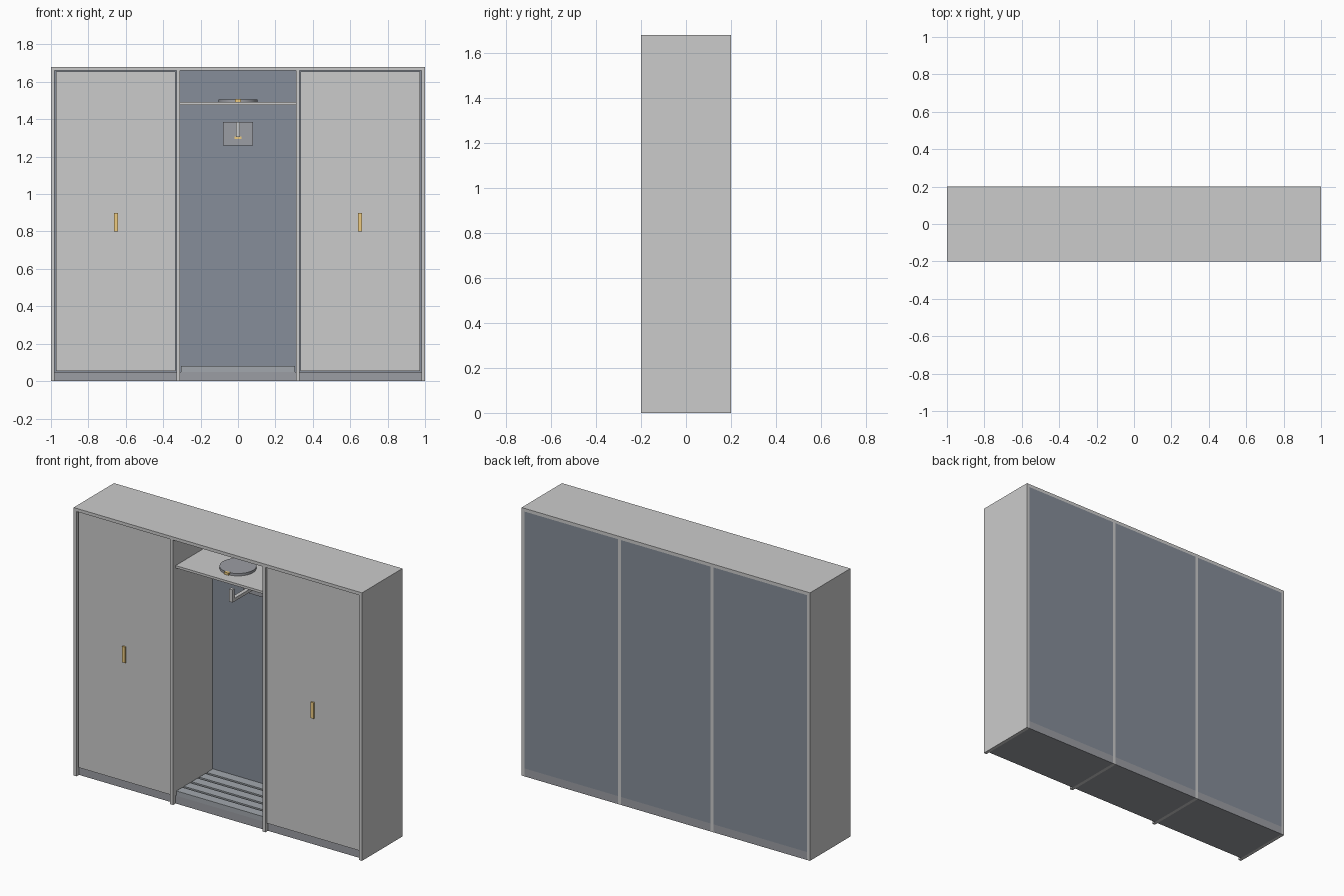
import bpy

if "Cube" in bpy.data.objects:
    bpy.data.objects.remove(bpy.data.objects["Cube"])


def material(name, rgb):
    m = bpy.data.materials.new(name)
    m.diffuse_color = (*rgb, 1)
    m.use_nodes = True
    m.node_tree.nodes["Principled BSDF"].inputs["Base Color"].default_value = m.diffuse_color
    return m


SLATE = material("slate", (0.24, 0.27, 0.32))
DARK = material("dark_grey", (0.33, 0.34, 0.37))
BOARD = material("slat_grey", (0.36, 0.39, 0.42))
GOLD = material("gold", (0.85, 0.6, 0.22))


def box(name, x, y, z, mat=None):
    """Box from (min, max) ranges on each axis."""
    bpy.ops.mesh.primitive_cube_add(
        size=1, location=[(a + b) / 2 for a, b in (x, y, z)])
    o = bpy.context.object
    o.name = name
    o.scale = [b - a for a, b in (x, y, z)]
    bpy.ops.object.transform_apply(location=False, rotation=False, scale=True)
    if mat:
        o.data.materials.append(mat)
    return o


def mirrored(name, x, y, z, mat=None):
    """The same box on the right and on the left."""
    box(name + "_right", x, y, z, mat)
    box(name + "_left", (-x[1], -x[0]), y, z, mat)


# Carcass: top, sides and dividers
box("top_panel", (-1, 1), (-0.2, 0.2), (1.66, 1.68))
mirrored("side_panel", (0.98, 1), (-0.2, 0.2), (0, 1.66))
mirrored("divider", (0.31, 0.33), (-0.2, 0.2), (0, 1.66))

# Back panels and plinths, one per bay
back = ((0.188, 0.2), (0.05, 1.66), SLATE)
plinth = ((-0.175, 0.2), (0, 0.05), DARK)
mirrored("back_panel", (0.33, 0.98), *back)
box("back_panel_middle", (-0.31, 0.31), *back)
mirrored("plinth", (0.33, 0.98), *plinth)
box("plinth_middle", (-0.31, 0.31), *plinth)

# Doors with gold pulls
mirrored("door", (0.335, 0.973), (-0.19, -0.172), (0.054, 1.655))
mirrored("handle", (0.642, 0.664), (-0.2, -0.19), (0.8, 0.9), GOLD)

# Slatted floor of the open niche
slat, gap = 0.06, 0.0155
for i in range(5):
    y = -0.175 + i * (slat + gap)
    box(f"floor_slat_{i + 1}", (-0.305, 0.305), (y, y + slat), (0.05, 0.08), BOARD)

# Upper shelf with a round case and its clasp
box("upper_shelf", (-0.31, 0.31), (-0.175, 0.188), (1.476, 1.491))
bpy.ops.mesh.primitive_cylinder_add(vertices=32, radius=0.105, depth=0.015,
                                    location=(0, 0, 1.4985))
case = bpy.context.object
case.name = "round_case"
case.data.materials.append(DARK)
bpy.ops.object.shade_smooth_by_angle()
box("round_case_clasp", (-0.015, 0.015), (-0.115, -0.098), (1.493, 1.507), GOLD)

# Wall hook: plate, arm, upturned tip
box("hook_plate", (-0.08, 0.08), (0.165, 0.188), (1.26, 1.385), DARK)
box("hook_plate_trim", (-0.018, 0.018), (0.157, 0.165), (1.295, 1.308), GOLD)
box("hook_arm", (-0.012, 0.012), (-0.05, 0.165), (1.305, 1.325))
box("hook_tip", (-0.012, 0.012), (-0.07, -0.05), (1.305, 1.385))
